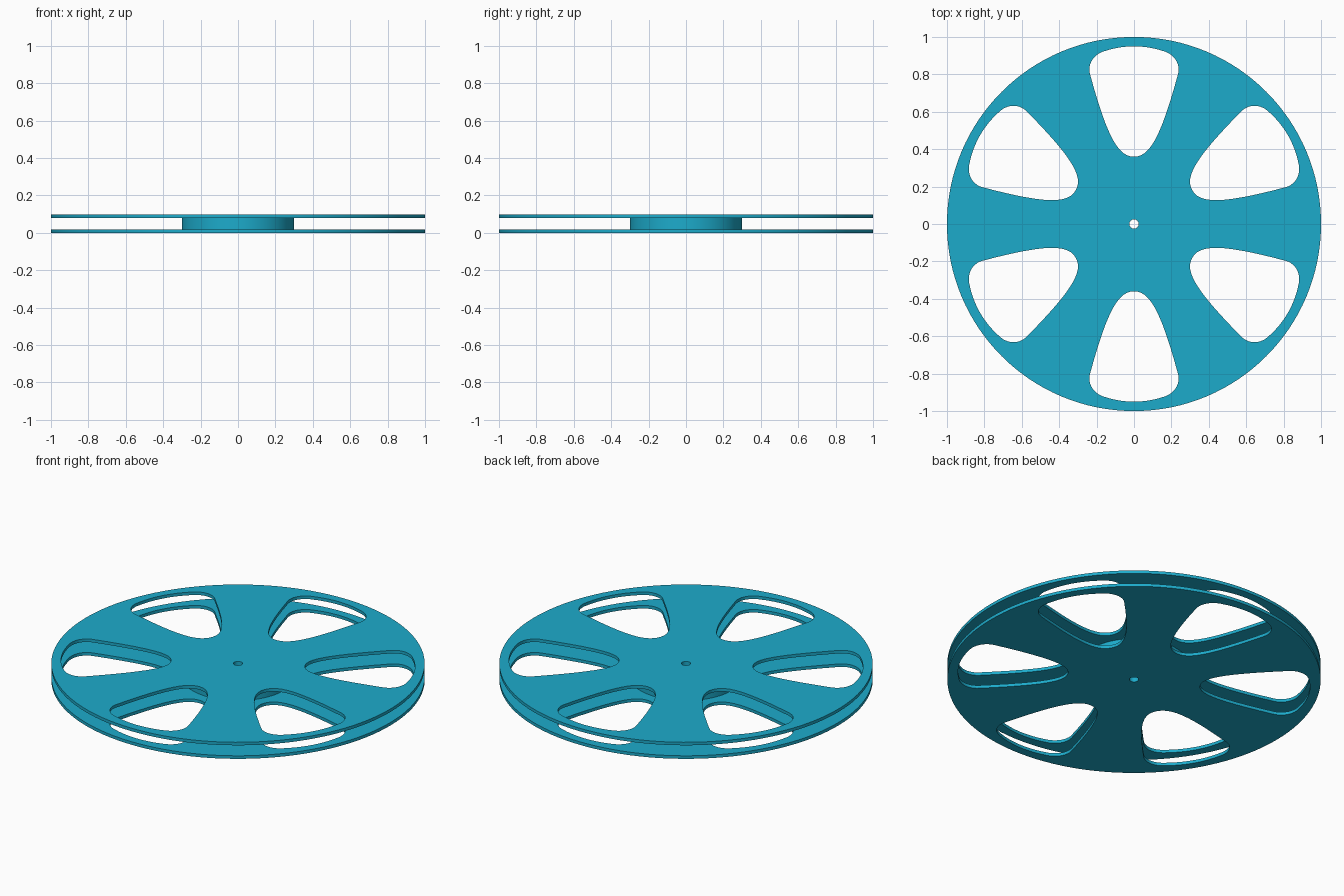
import bpy, math
from mathutils import Vector, Matrix

if "Cube" in bpy.data.objects:
    bpy.data.objects.remove(bpy.data.objects["Cube"])

HEIGHT, THICK = 0.098, 0.018

mat = bpy.data.materials.new("reel_blue")
mat.diffuse_color = (0.012, 0.41, 0.60, 1)
mat.use_nodes = True
mat.node_tree.nodes["Principled BSDF"].inputs["Base Color"].default_value = mat.diffuse_color

# half of a window outline: (handle_in, point, handle_out), going tip -> rim
TIP = ((-0.08, 0.36), (0, 0.36), (0.08, 0.36))
SIDE = ((0.14, 0.45), (0.235, 0.80), (0.25, 0.855))
CORNER = ((0.215, 0.91), (0.155, 0.925), (0.11, 0.94))
RIM = ((0.055, 0.95), (0, 0.95), (-0.055, 0.95))


def flip(knot):
    return tuple((-x, y) for x, y in reversed(knot))


WINDOW = [TIP, SIDE, CORNER, RIM, flip(CORNER), flip(SIDE)]


def circle(r):
    k, knots = 0.5523 * r, []
    for i in range(4):
        a = i * math.pi / 2
        p = Vector((math.cos(a), math.sin(a))) * r
        t = Vector((-math.sin(a), math.cos(a))) * k
        knots.append((p - t, p, p + t))
    return knots


def rotated(knots, angle):
    m = Matrix.Rotation(angle, 2)
    return [tuple(m @ Vector(v) for v in knot) for knot in knots]


def plate(name, outlines, z0, z1):
    """Solid plate from closed outlines; inner outlines become holes."""
    cu = bpy.data.curves.new(name, 'CURVE')
    cu.dimensions, cu.fill_mode = '2D', 'BOTH'
    cu.extrude = (z1 - z0) / 2
    for knots, res in outlines:
        s = cu.splines.new('BEZIER')
        s.bezier_points.add(len(knots) - 1)
        s.use_cyclic_u, s.resolution_u = True, res
        for bp, (h1, p, h2) in zip(s.bezier_points, knots):
            bp.handle_left_type = bp.handle_right_type = 'FREE'
            bp.co = (*p, 0)
            bp.handle_left, bp.handle_right = (*h1, 0), (*h2, 0)
    ob = bpy.data.objects.new(name, cu)
    bpy.context.collection.objects.link(ob)
    ob.location.z = (z0 + z1) / 2
    bpy.ops.object.select_all(action='DESELECT')
    ob.select_set(True)
    bpy.context.view_layer.objects.active = ob
    bpy.ops.object.convert(target='MESH')
    ob = bpy.context.object
    # weld cap and wall seams
    bpy.ops.object.mode_set(mode='EDIT')
    bpy.ops.mesh.select_all(action='SELECT')
    bpy.ops.mesh.remove_doubles(threshold=1e-5)
    bpy.ops.mesh.normals_make_consistent(inside=False)
    bpy.ops.object.mode_set(mode='OBJECT')
    bpy.ops.object.shade_smooth_by_angle(angle=math.radians(30))
    ob.data.materials.clear()
    ob.data.materials.append(mat)
    return ob


bore = (circle(0.025), 6)
windows = [(rotated(WINDOW, i * math.pi / 3), 12) for i in range(6)]
flange = [(circle(1.0), 32), bore] + windows

# two flanges with a hub between them
plate("lower_flange", flange, 0, THICK)
plate("upper_flange", flange, HEIGHT - THICK, HEIGHT)
plate("hub", [(circle(0.3), 20), bore], THICK, HEIGHT - THICK)
